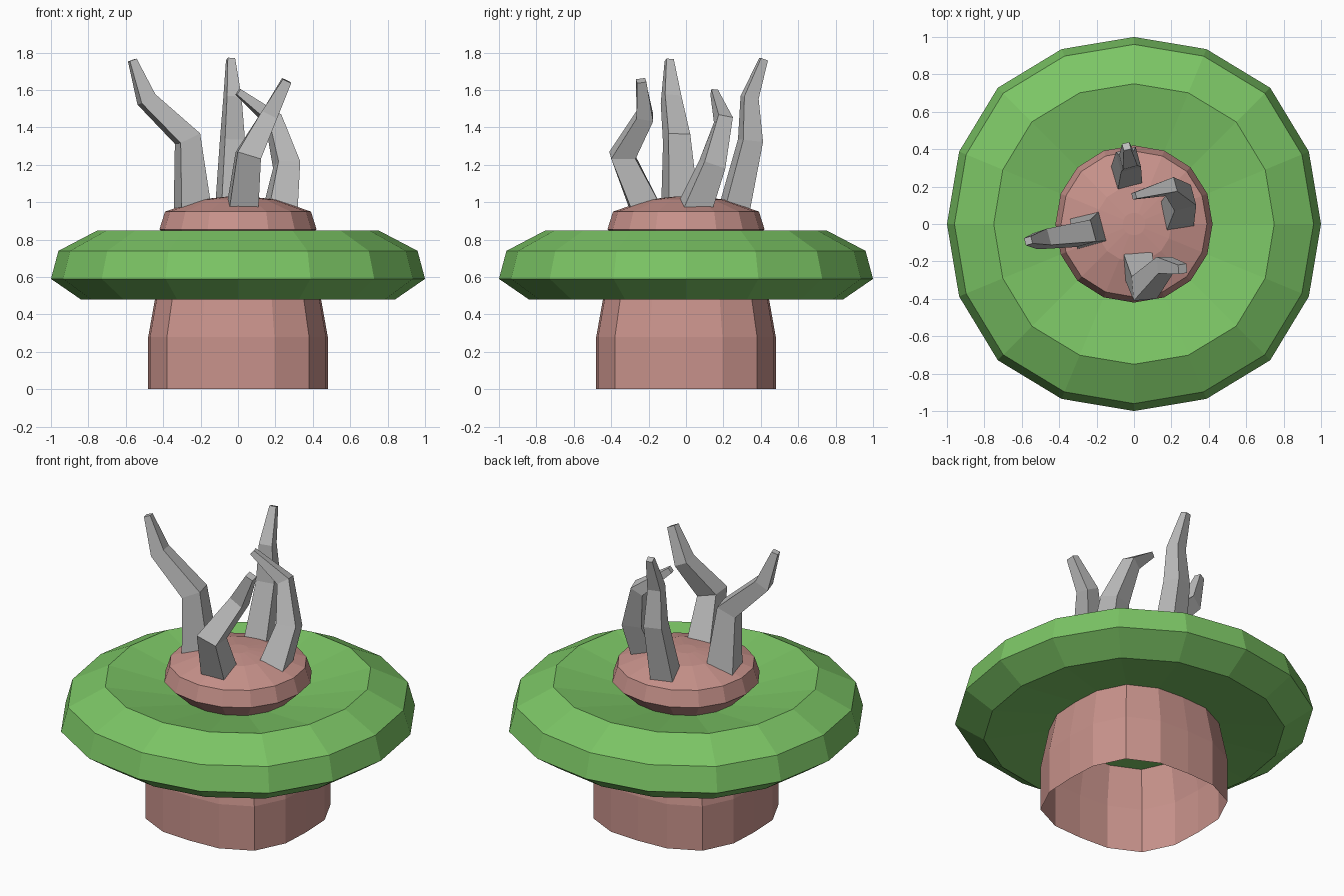
import bpy, bmesh
from math import sin, cos, pi, radians
from mathutils import Vector

SIDES = 16

cube = bpy.data.objects.get("Cube")
if cube:
    bpy.data.objects.remove(cube)


def material(name, rgb):
    mat = bpy.data.materials.new(name)
    mat.use_nodes = True
    mat.diffuse_color = (*rgb, 1)
    mat.node_tree.nodes["Principled BSDF"].inputs["Base Color"].default_value = (*rgb, 1)
    return mat


def finish(bm, name, mat, closed=True):
    if closed:
        bmesh.ops.recalc_face_normals(bm, faces=bm.faces)
    mesh = bpy.data.meshes.new(name)
    bm.to_mesh(mesh)
    bm.free()
    mesh.materials.append(mat)
    obj = bpy.data.objects.new(name, mesh)
    bpy.context.collection.objects.link(obj)
    return obj


def bridge(bm, lower, upper):
    n = len(lower)
    for i in range(n):
        j = (i + 1) % n
        bm.faces.new((lower[i], lower[j], upper[j], upper[i]))


def lathe(name, profile, mat, bulge, capped=True):
    """Turn a (radius, height) profile; bulge widens the off-axis corners."""
    bm = bmesh.new()
    rings = []
    for r, z in profile:
        ring = []
        for i in range(SIDES):
            a = 2 * pi * i / SIDES
            k = r * bulge[min(i % 4, 4 - i % 4)]
            ring.append(bm.verts.new((k * cos(a), k * sin(a), z)))
        rings.append(ring)
    for lower, upper in zip(rings, rings[1:]):
        bridge(bm, lower, upper)
    if capped:
        bm.faces.new(rings[0][::-1])
        bm.faces.new(rings[-1])
    return finish(bm, name, mat, capped)


def tentacle(name, path, twist, mat):
    """Tapered square tube through (x, y, z, width) stations."""
    bm = bmesh.new()
    pts = [Vector(p[:3]) for p in path]
    rings = []
    for i, p in enumerate(pts):
        before = (p - pts[i - 1]).normalized() if i else Vector((0, 0, 1))
        after = (pts[i + 1] - p).normalized() if i < len(pts) - 1 else before
        axis = (before + after).normalized()
        u = Vector((cos(twist), sin(twist), 0))
        u = (u - axis * u.dot(axis)).normalized()
        v = axis.cross(u)
        h = path[i][3] / 2
        rings.append([bm.verts.new(p + u * a * h + v * b * h)
                      for a, b in ((-1, -1), (1, -1), (1, 1), (-1, 1))])
    for lower, upper in zip(rings, rings[1:]):
        bridge(bm, lower, upper)
    bm.faces.new(rings[0][::-1])
    bm.faces.new(rings[-1])
    return finish(bm, name, mat)


pink = material("dusty pink", (0.58, 0.29, 0.26))
green = material("leaf green", (0.20, 0.56, 0.13))
grey = material("light grey", (0.51, 0.51, 0.51))

# Hollow stalk, open at the bottom
lathe("stalk", [(0.48, 0), (0.48, 0.28), (0.43, 0.56)], pink, (1, 1.06, 1.12), False)

# Wide ring with a dished top
lathe("ring", [(0.38, 0.53), (0.84, 0.48), (1.0, 0.59), (0.96, 0.74),
               (0.75, 0.85), (0.28, 0.75)], green, (1, 1.012, 1.03))

# Domed head sitting in the dish
lathe("head", [(0.3, 0.74), (0.42, 0.855), (0.39, 0.95), (0.2, 1.015), (0.06, 1.03)],
      pink, (1, 1.01, 1.02))

# Bent tentacles
tentacle("right_tentacle", [(-0.24, -0.03, 0.93, 0.17), (-0.27, -0.05, 1.34, 0.12),
                            (-0.49, -0.08, 1.55, 0.09), (-0.565, -0.09, 1.76, 0.04)],
         radians(15), grey)
tentacle("back_tentacle", [(-0.04, 0.25, 0.93, 0.14), (-0.03, 0.345, 1.33, 0.11),
                           (-0.03, 0.34, 1.56, 0.08), (-0.04, 0.415, 1.765, 0.04)],
         radians(15), grey)
tentacle("left_tentacle", [(0.22, 0.03, 0.93, 0.16), (0.26, 0.14, 1.2, 0.12),
                           (0.19, 0.2, 1.44, 0.08), (0, 0.15, 1.59, 0.035)],
         radians(15), grey)
tentacle("front_tentacle", [(0.02, -0.2, 0.93, 0.16), (0.055, -0.34, 1.25, 0.13),
                            (0.165, -0.22, 1.46, 0.09), (0.26, -0.24, 1.65, 0.05)],
         radians(5), grey)
